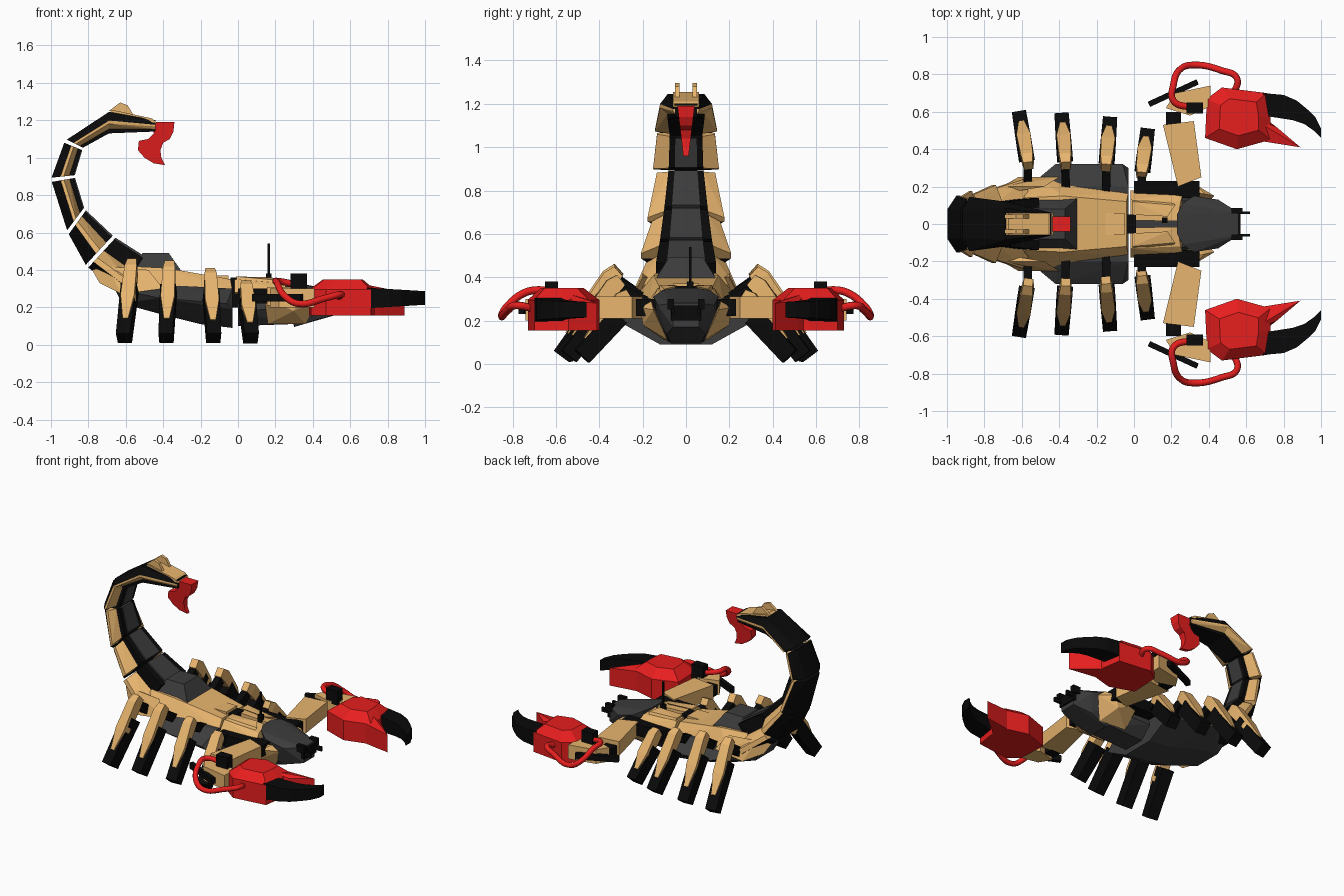
import bpy, bmesh
from mathutils import Vector

default_cube = bpy.data.objects.get("Cube")
if default_cube:
    bpy.data.objects.remove(default_cube, do_unlink=True)


def material(name, red, green, blue):
    mat = bpy.data.materials.new(name)
    mat.use_nodes = True
    colour = (red, green, blue, 1)
    mat.diffuse_color = colour
    mat.node_tree.nodes["Principled BSDF"].inputs["Base Color"].default_value = colour
    return mat


tan = material("sand_tan", .82, .47, .16)
red = material("signal_red", .92, .015, .015)
black = material("matte_black", .003, .003, .003)
grey = material("dark_grey", .045, .045, .045)

SIDES = (("front", -1), ("rear", 1))


def finish(mesh_builder, name, mat):
    bmesh.ops.recalc_face_normals(mesh_builder, faces=mesh_builder.faces)
    mesh = bpy.data.meshes.new(name)
    mesh_builder.to_mesh(mesh)
    mesh_builder.free()
    mesh.materials.append(mat)
    item = bpy.data.objects.new(name, mesh)
    bpy.context.scene.collection.objects.link(item)


def solid(name, points, mat):
    """Faceted convex block around a few corner points."""
    builder = bmesh.new()
    for point in {tuple(round(value, 4) for value in p) for p in points}:
        builder.verts.new(point)
    bmesh.ops.convex_hull(builder, input=builder.verts[:])
    loose = [vert for vert in builder.verts if not vert.link_faces]
    bmesh.ops.delete(builder, geom=loose, context="VERTS")
    bmesh.ops.dissolve_limit(builder, angle_limit=.02,
                             verts=builder.verts[:], edges=builder.edges[:])
    finish(builder, name, mat)


def hull(name, points, mat):
    """One block, symmetric across the centre plane."""
    solid(name, points + [(x, -y, z) for x, y, z in points], mat)


def pair(name, points, mat):
    """Two mirrored blocks, one per flank."""
    for label, side in SIDES:
        solid(f"{label}_{name}", [(x, side * y, z) for x, y, z in points], mat)


def beam_points(start, end, width, depth, taper=1.0):
    """Corners of a tapered bar between two points."""
    start, end = Vector(start), Vector(end)
    along = (end - start).normalized()
    guide = Vector((0, 0, 1)) if abs(along.z) < .9 else Vector((0, 1, 0))
    across = along.cross(guide).normalized()
    normal = across.cross(along)
    return [tuple(centre + across * width * size * i / 2 + normal * depth * size * j / 2)
            for centre, size in ((start, 1), (end, taper))
            for i in (-1, 1) for j in (-1, 1)]


def box_points(low, high):
    return [(x, y, z) for x in (low[0], high[0])
            for y in (low[1], high[1]) for z in (low[2], high[2])]


def prism(name, outline, place, mat):
    """Extrude an outline; place() puts its two ends in space."""
    builder = bmesh.new()
    ends = [[builder.verts.new(place(a, b, end)) for a, b in outline] for end in (-1, 1)]
    for ring in ends:
        builder.faces.new(ring)
    for i in range(len(outline)):
        builder.faces.new((ends[0][i - 1], ends[0][i], ends[1][i], ends[1][i - 1]))
    finish(builder, name, mat)


# Abdomen belly, back shell and raised dome
hull("abdomen_belly", [
    (-.66, .12, .3), (-.62, .1, .22), (-.42, .32, .25), (-.4, .2, .32),
    (-.06, .32, .22), (-.03, .3, .19), (-.03, .2, .3), (-.03, .12, .09),
    (-.2, .12, .11), (-.4, .14, .16)], grey)
hull("abdomen_shell", [
    (-.66, .2, .3), (-.5, .24, .3), (-.36, .2, .3), (-.03, .17, .29),
    (-.58, .14, .42), (-.38, .15, .41), (-.22, .14, .36), (-.04, .12, .35)], tan)
hull("back_dome", [
    (-.56, .14, .4), (-.51, .08, .49), (-.37, .08, .49), (-.3, .14, .39)], grey)
hull("back_ridge", box_points((-.3, -.06, .33), (-.05, .06, .37)), tan)
pair("hip_guard", [(-.78, .15, .4), (-.7, .2, .42), (-.48, .2, .4),
                   (-.4, .25, .3), (-.62, .25, .27), (-.74, .18, .33)], tan)

# Thorax with a split shell
hull("thorax_core", [
    (0, .14, .28), (0, .16, .18), (0, .08, .1), (.28, .08, .11),
    (.32, .14, .2), (.3, .12, .28)], grey)
pair("thorax_shell", [
    (-.02, .02, .35), (.23, .015, .34), (.25, .12, .325), (.26, .16, .29),
    (-.02, .18, .28), (-.02, .13, .35), (.25, .015, .27), (-.02, .02, .27)], tan)
pair("thorax_ridge", [(-.01, .05, .365), (.18, .04, .36), (.22, .1, .345),
                      (-.01, .12, .365), (0, .14, .3), (.2, .13, .3)], tan)
hull("waist_block", box_points((-.04, -.05, .2), (.01, .05, .36)), black)
pair("shoulder_block", box_points((0, .14, .22), (.35, .23, .3)), black)
pair("chin_plate", [
    (.16, .1, .11), (.36, .085, .11), (.43, .15, .25), (.38, .16, .29),
    (.33, .21, .26), (.14, .21, .25), (.3, .2, .18)], tan)
solid("antenna", beam_points((.165, .02, .33), (.165, .02, .54), .012, .012), black)
solid("antenna_base", box_points((.15, .005, .33), (.18, .035, .38)), black)

# Head and feelers
hull("head", [
    (.23, .05, .35), (.26, .11, .34), (.32, .15, .31), (.32, .13, .2), (.45, .13, .27),
    (.44, .09, .14), (.56, .06, .28), (.56, .06, .17), (.3, .07, .095)], grey)
hull("mouth", box_points((.5, -.07, .2), (.57, .07, .27)), black)
pair("feeler", beam_points((.52, .06, .24), (.62, .06, .24), .015, .03), black)
pair("eye_ridge", box_points((.52, .055, .25), (.58, .085, .3)), black)

# Walking legs: hip, black shin, tan cover plate
legs = [(-.565, -.61, .29, .42, .57), (-.365, -.385, .29, .41, .56),
        (-.15, -.13, .28, .37, .54), (.04, .07, .24, .3, .48)]
for number, (knee_x, foot_x, knee_y, knee_z, foot_y) in enumerate(legs, start=1):
    knee = Vector((knee_x, knee_y, knee_z))
    foot = Vector((foot_x, foot_y, .035))
    lift = Vector((0, .03, .025))
    pair(f"leg_{number}_hip", beam_points(
        (knee_x, .16, .27), knee.lerp(foot, .1), .045, .06), black)
    pair(f"leg_{number}_shin", beam_points(
        knee.lerp(foot, .3), foot, .085, .095, .9), black)
    cover = beam_points(knee + lift * .7, knee.lerp(foot, .12) + lift, .05, .06, 1.3)
    cover += beam_points(knee.lerp(foot, .5) + lift, knee.lerp(foot, .8) + lift,
                         .075, .06, .4)
    pair(f"leg_{number}_cover", cover, tan)

# Claw arms
pair("upper_arm", [(x, y, z) for x, y in ((.155, .53), (.32, .55), (.36, .25), (.235, .2))
                   for z in (.21, .31)], tan)
pair("elbow", box_points((.17, .53, .21), (.25, .6, .28)), black)
pair("forearm", [(x, y, z) for x, y in ((.17, .62), (.22, .7), (.41, .74), (.41, .63), (.3, .58))
                 for z in (.2, .3)], tan)
pair("arm_rod", beam_points((.08, .64, .25), (.34, .76, .25), .03, .04), black)
pair("cable_socket", box_points((.28, .59, .28), (.37, .65, .38)), black)

# Claws: faceted palm, fixed finger, curved tapering pincer
palm = [(.38, .46), (.39, .67), (.47, .73), (.71, .7), (.73, .57), (.73, .45), (.55, .4)]
middle = Vector((.57, .58))
crown = [middle + (Vector(corner) - middle) * .6 for corner in palm]
pair("claw_palm", [(x, y, z) for x, y in palm for z in (.155, .295)]
     + [(x, y, .35) for x, y in crown], red)
pair("claw_finger", [(x, y, .155) for x, y in ((.68, .58), (.76, .52), (.89, .41), (.7, .44))]
     + [(.64, .56, .33), (.76, .52, .29), (.89, .41, .28), (.7, .44, .295)], red)
pincer = [(.69, .7), (.8, .69), (.87, .66), (.93, .61), (.97, .57), (1, .51), (1, .46),
          (.96, .5), (.91, .535), (.85, .555), (.69, .58)]
for label, side in SIDES:
    def blade(x, y, end):
        return x, side * y, .25 + end * (.055 - .06 * (x - .69))
    prism(f"{label}_claw_pincer", pincer, blade, black)

    # Smooth cable looping from arm to claw
    curve = bpy.data.curves.new(f"{label}_cable", "CURVE")
    curve.dimensions = "3D"
    curve.bevel_depth, curve.bevel_resolution, curve.resolution_u = .018, 2, 6
    curve.use_fill_caps = True
    path = [(.32, .62, .32), (.21, .66, .34), (.21, .74, .33), (.25, .83, .26),
            (.32, .85, .22), (.47, .82, .25), (.55, .78, .27), (.53, .69, .25)]
    spline = curve.splines.new("BEZIER")
    spline.bezier_points.add(len(path) - 1)
    for knot, (x, y, z) in zip(spline.bezier_points, path):
        knot.co = x, side * y, z
        knot.handle_left_type = knot.handle_right_type = "AUTO"
    curve.materials.append(red)
    bpy.context.scene.collection.objects.link(bpy.data.objects.new(curve.name, curve))

# Tail joints: outer x z, inner x z, core half width, flank half width
joints = [(-.62, .27, -.5, .46, .14, .23), (-.81, .42, -.67, .57, .12, .2),
          (-.91, .6, -.825, .72, .1, .17), (-1, .885, -.88, .9, .08, .145),
          (-.925, 1.09, -.835, 1.05, .075, .145), (-.69, 1.245, -.69, 1.13, .085, .12),
          (-.44, 1.2, -.44, 1.14, .05, .06)]


def across_joint(joint, depth, half_width):
    outer, inner = Vector(joint[:2]), Vector(joint[2:4])
    spot = outer.lerp(inner, depth)
    return spot.x, half_width, spot.y


for number, (lower, upper) in enumerate(zip(joints, joints[1:]), start=1):
    lower, upper = Vector(lower), Vector(upper)
    ends = [lower.lerp(upper, 0 if number > 5 else .04),
            lower.lerp(upper, 1 if number > 4 else .95)]
    # Each lower segment flares at its foot and narrows at its top
    if number < 5:
        ends[0][5] *= 1.05
        ends[1][5] *= .92
    split = .2 if number == 1 else .4
    hull(f"tail_{number}_core", [across_joint(end, depth, end[4])
         for end in ends for depth in (0, 1)], black)
    pair(f"tail_{number}_shell", [across_joint(end, depth, width)
         for end in ends
         for depth, width in ((0, end[4]), (split, end[5]), (split, end[4] * .8))], black)
    pair(f"tail_{number}_flank", [across_joint(end, depth, width) for end in ends
         for depth, width in ((split, end[5]), (split + .15, end[5]),
                              (split + .4, end[4]), (split, end[4]))], tan)
    if number < 5:
        hull(f"tail_{number}_plate", [across_joint(end, depth, end[4] * .65)
             for end in ends for depth in (.9, 1.05)], grey)

# Tail tip cover, prongs and stinger
hull("tail_tip_cover", [(x, .06, z) for x, z in ((-.69, 1.24), (-.67, 1.255), (-.46, 1.21),
                                             (-.43, 1.185), (-.69, 1.22))], tan)
pair("tail_prong", [(x, y, z) for y in (.03, .05) for x, z in (
    (-.69, 1.25), (-.63, 1.295), (-.59, 1.28), (-.56, 1.23))], tan)
stinger = [(-.46, 1.19), (-.34, 1.19), (-.345, 1.14), (-.365, 1.1), (-.4, 1.08), (-.415, 1.04),
           (-.41, 1), (-.39, .96), (-.45, .97), (-.5, 1), (-.535, 1.04), (-.53, 1.09),
           (-.48, 1.1), (-.45, 1.13)]


def hooked(x, z, end):
    """Broad at the root, pinched toward the tip."""
    return x, end * (.012 + .12 * (z - .96)), z


prism("stinger", stinger, hooked, red)
